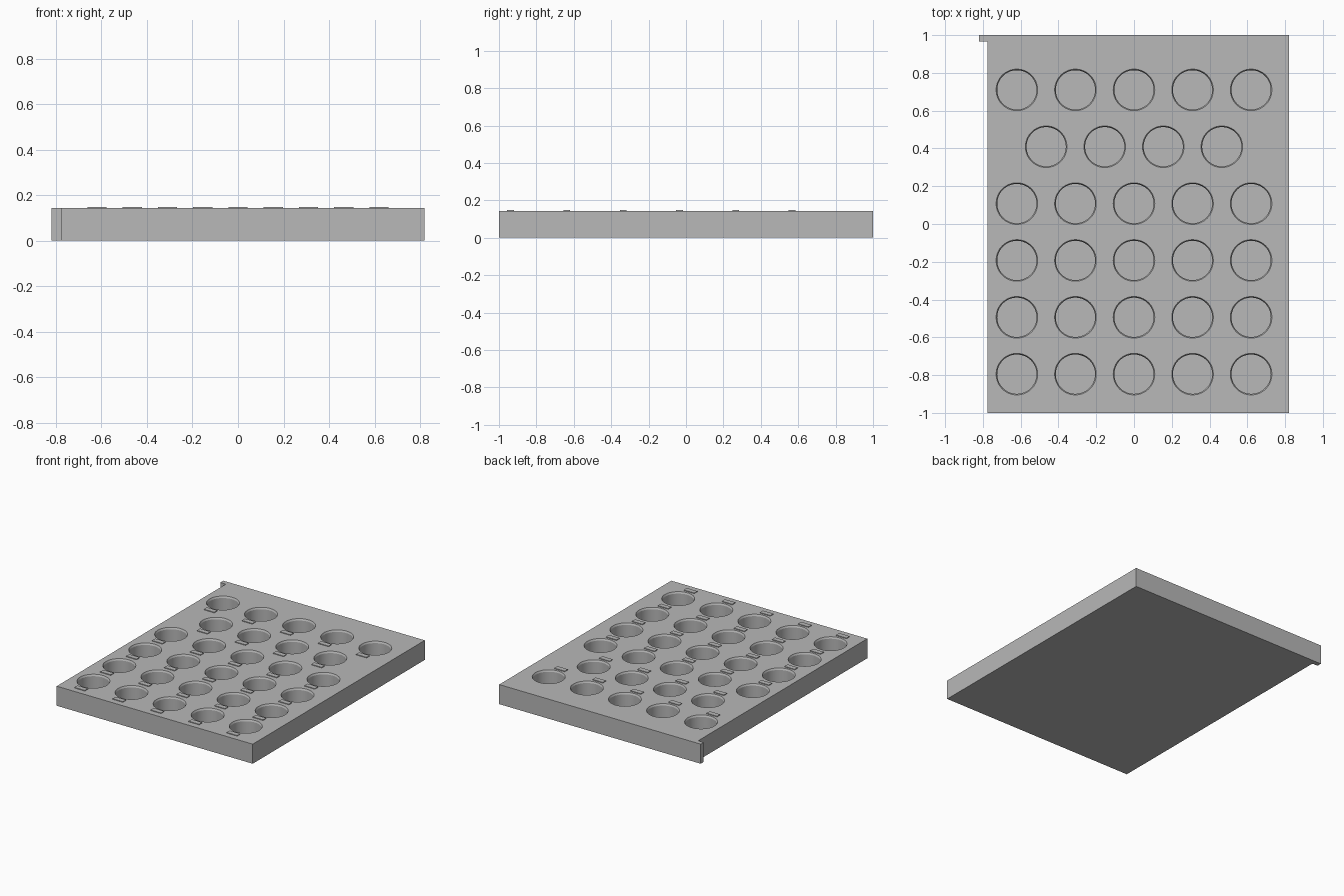
import bpy
import bmesh
from math import radians
from mathutils import Matrix

cube = bpy.data.objects.get("Cube")
if cube:
    bpy.data.objects.remove(cube, do_unlink=True)

TOP = 0.144
PITCH_X, PITCH_Y = 0.31, 0.301
RIM_R, BORE_R = 0.11, 0.104
CHAMFER, DEPTH = 0.012, 0.1
SIDES = 64

grey = bpy.data.materials.new("plain grey")
grey.use_nodes = True
colour = (0.48, 0.48, 0.48, 1)
grey.diffuse_color = colour
grey.node_tree.nodes["Principled BSDF"].inputs["Base Color"].default_value = colour


def add_object(name, bm):
    bmesh.ops.recalc_face_normals(bm, faces=bm.faces)
    mesh = bpy.data.meshes.new(name)
    bm.to_mesh(mesh)
    bm.free()
    mesh.materials.append(grey)
    obj = bpy.data.objects.new(name, mesh)
    bpy.context.collection.objects.link(obj)
    return obj


# Well positions: five per row, with a staggered row of four second from the back
wells = []
for row in range(6):
    count = 4 if row == 1 else 5
    for col in range(count):
        wells.append(((col - (count - 1) / 2) * PITCH_X, 0.71 - row * PITCH_Y))

# Tray block, with a full-height tab at the back right corner
outline = [(-0.775, -1), (0.82, -1), (0.82, 1), (-0.82, 1), (-0.82, 0.965), (-0.775, 0.965)]
bm = bmesh.new()
base = bm.faces.new([bm.verts.new((x, y, 0)) for x, y in outline])
new = bmesh.ops.extrude_face_region(bm, geom=[base])["geom"]
bmesh.ops.translate(bm, vec=(0, 0, TOP), verts=[v for v in new if isinstance(v, bmesh.types.BMVert)])
tray = add_object("tray", bm)

# Cutter: stacked rings make a round bore with a chamfered rim
profile = [(BORE_R, TOP - DEPTH), (BORE_R, TOP - CHAMFER), (RIM_R, TOP), (RIM_R, TOP + 0.05)]
bm = bmesh.new()
for x, y in wells:
    rings = []
    for radius, z in profile:
        ring = bmesh.ops.create_circle(bm, segments=SIDES, radius=radius,
                                       matrix=Matrix.Translation((x, y, z)))
        rings.append(ring["verts"])
    for low, high in zip(rings, rings[1:]):
        for i in range(SIDES):
            j = (i + 1) % SIDES
            bm.faces.new((low[i], low[j], high[j], high[i]))
    bm.faces.new(rings[0])
    bm.faces.new(rings[-1])
cutter = add_object("well_cutter", bm)
cutter.hide_render = True

cut = tray.modifiers.new("wells", 'BOOLEAN')
cut.operation = 'DIFFERENCE'
cut.solver = 'EXACT'
cut.object = cutter
bpy.ops.object.select_all(action='DESELECT')
tray.select_set(True)
bpy.context.view_layer.objects.active = tray
bpy.ops.object.modifier_apply(modifier=cut.name)
bpy.data.objects.remove(cutter, do_unlink=True)
bpy.ops.object.shade_smooth_by_angle(angle=radians(25))

# Blank raised label plates in front of each well
bm = bmesh.new()
for x, y in wells:
    place = Matrix.Translation((x, y - 0.143, TOP + 0.0015))
    bmesh.ops.create_cube(bm, size=1, matrix=place @ Matrix.Diagonal((0.085, 0.036, 0.007, 1)))
add_object("label_plates", bm)
